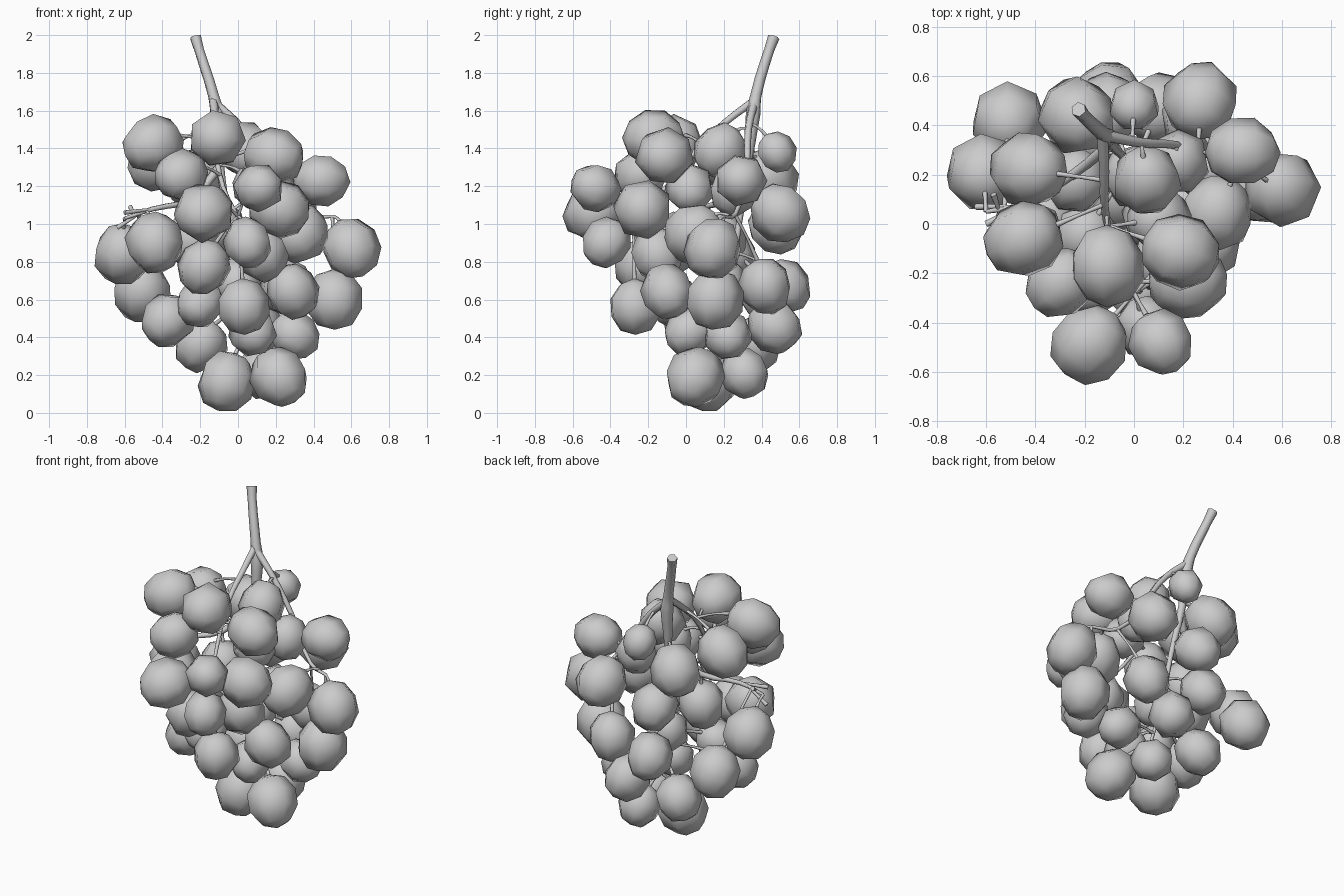
import bpy, random
from mathutils import Vector

if "Cube" in bpy.data.objects:
    bpy.data.objects.remove(bpy.data.objects["Cube"])

random.seed(4)

# Berry centres grouped by size (radius: centres)
BERRIES = {
    .157: [(-.45, -.06, 1.42), (-.43, .22, 1.33), (-.11, -.17, 1.45), (.19, -.11, 1.36),
           (-.18, -.49, 1.06), (.22, -.23, 1.08), (-.44, -.05, .9), (.33, .04, .95),
           (.6, .14, .87), (.51, .15, .6), (-.06, .12, .165), (.22, .05, .19),
           (.27, .5, 1.06), (-.23, .44, 1.24), (-.61, .21, .84), (-.51, .42, .64)],
    .143: [(.05, .18, 1.39), (.44, .29, 1.23), (-.3, -.24, 1.26), (-.18, -.24, .77),
           (.13, -.15, .84), (.29, -.1, .64), (.03, -.27, .56), (-.37, .02, .49),
           (-.2, .36, .36), (.25, .42, .67), (.1, .47, .46), (-.1, .52, .67),
           (-.1, .47, .98), (-.24, .18, .92)],
    .131: [(.11, -.48, 1.19), (.05, -.42, .9), (-.2, -.05, .58), (.08, .02, .43),
           (.3, .22, .41), (.12, .31, .21), (.18, .25, 1.18), (.1, .02, 1.19),
           (.0, .19, .69)],
    .105: [(0, .48, 1.38)],
}


def tube(name, pts, radii, thick):
    """Tapered stem along a smooth path, turned into a mesh."""
    cu = bpy.data.curves.new(name, 'CURVE')
    cu.dimensions = '3D'
    cu.bevel_depth = thick
    cu.bevel_resolution = 1
    cu.use_fill_caps = True
    cu.resolution_u = 3
    sp = cu.splines.new('BEZIER')
    sp.bezier_points.add(len(pts) - 1)
    for bp, p, r in zip(sp.bezier_points, pts, radii):
        bp.co = p
        bp.radius = r
        bp.handle_left_type = bp.handle_right_type = 'AUTO'
    ob = bpy.data.objects.new(name, cu)
    bpy.context.collection.objects.link(ob)
    bpy.ops.object.select_all(action='DESELECT')
    ob.select_set(True)
    bpy.context.view_layer.objects.active = ob
    bpy.ops.object.convert(target='MESH')


# Main stalk, running from the cut top down through the bunch
main = [(-.225, .465, 1.99), (-.205, .44, 1.92), (-.13, .37, 1.68), (-.11, .355, 1.58),
        (-.10, .33, 1.35), (-.05, .28, 1.0), (-.02, .24, .7), (.04, .2, .4)]
tube("main_stalk", main, [1.05, .9, 1.0, 1.3, .8, .55, .45, .3], .03)

# Side branches: front shoulder, right wing, left wing
front = [(-.13, .37, 1.66), (-.12, .21, 1.54), (-.12, .08, 1.42), (-.08, -.1, 1.2), (0, -.28, 1.04)]
right = [(-.12, .36, 1.64), (.03, .33, 1.5), (.17, .32, 1.3), (.35, .26, 1.05), (.5, .2, 1.04)]
left = [(-.1, .32, 1.3), (-.25, .2, 1.13), (-.45, .08, 1.08), (-.6, .05, 1.03)]
for name, path in (("front_branch", front), ("right_branch", right), ("left_branch", left)):
    n = len(path)
    tube(name, path, [1.3 - .8 * i / (n - 1) for i in range(n)], .018)

# Bare twig ends where berries are missing
for base, tip in (((-.5, .07, 1.07), (-.64, .07, .98)), ((-.45, .08, 1.08), (-.6, 0, 1.06)),
                  ((-.55, .06, 1.05), (-.57, .12, 1.09))):
    tube("bare_twig", [base, tip], [.8, 1.5], .009)

# Points on the stems where berry stalks can start
nodes = []
for path in (main[3:], front, right, left):
    for a, b in zip(path, path[1:]):
        nodes += [Vector(a).lerp(Vector(b), t / 4) for t in range(1, 5)]


def berry(c, r):
    """One low-poly berry hung on its own small stalk."""
    start = min(nodes, key=lambda n: (n - c - Vector((0, 0, .12))).length)
    axis = ((start - c).normalized() + Vector((0, 0, .35))).normalized()
    end = c + axis * r * .97
    mid = (start + end) / 2 + Vector((0, 0, .01))
    tube("berry_stalk", [start, mid, end], [1.2, .85, 1.4], .0085)
    bpy.ops.mesh.primitive_uv_sphere_add(segments=7, ring_count=5, radius=1, location=c)
    ob = bpy.context.object
    ob.name = "berry"
    ob.scale = (r, r, r * 1.05)
    ob.rotation_euler = Vector((0, 0, 1)).rotation_difference(axis).to_euler()
    ob.rotation_euler.rotate_axis('Z', random.uniform(0, .9))
    for v in ob.data.vertices:  # slight irregularity of the fruit
        v.co *= random.uniform(.97, 1.04)
    bpy.ops.object.shade_smooth()


for radius, centres in BERRIES.items():
    for centre in centres:
        berry(Vector(centre), radius)
